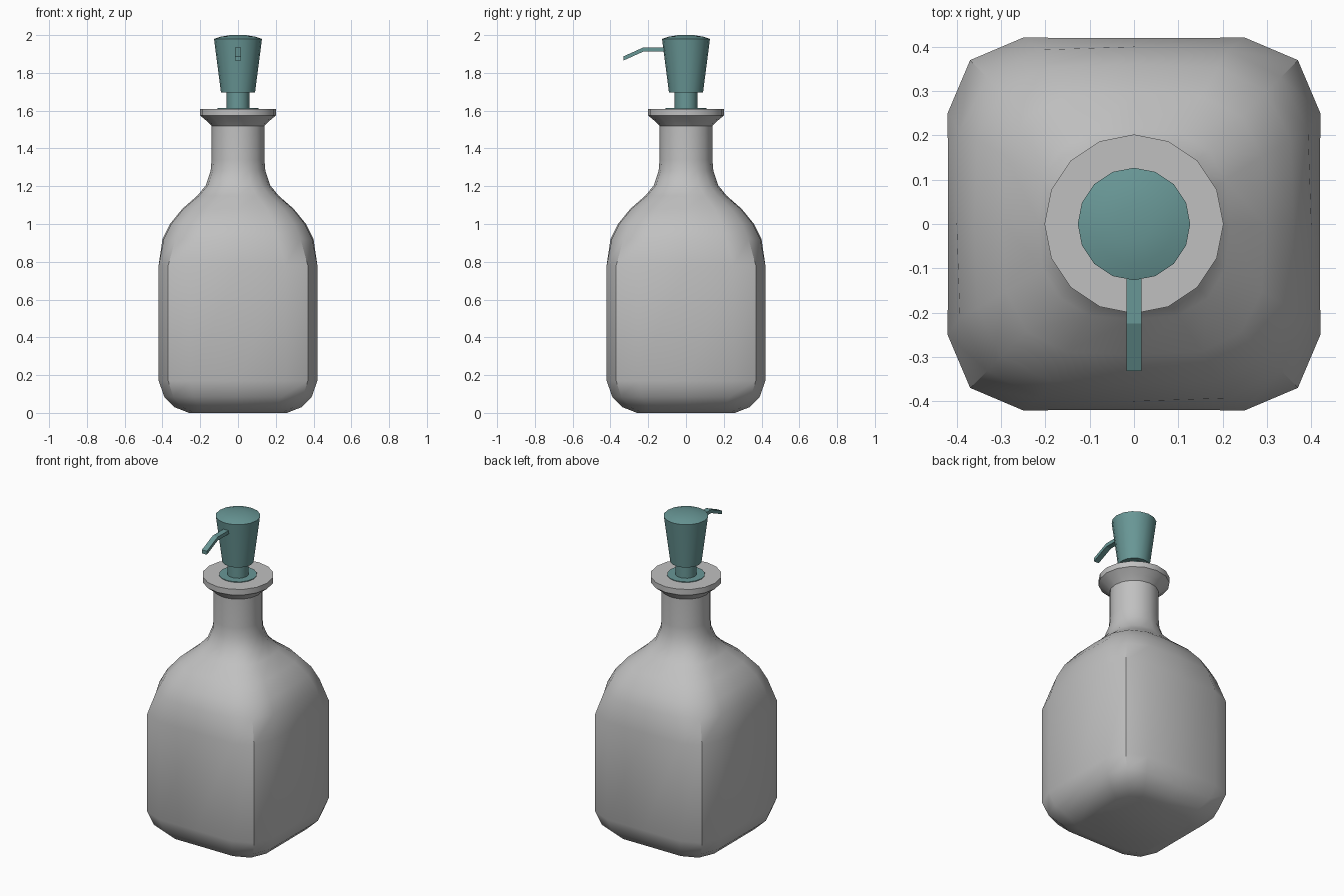
import bpy, bmesh, math

if "Cube" in bpy.data.objects:
    bpy.data.objects.remove(bpy.data.objects["Cube"], do_unlink=True)

SIDES = 16


def material(name, colour):
    m = bpy.data.materials.new(name)
    m.use_nodes = True
    m.diffuse_color = (*colour, 1)
    bsdf = next(n for n in m.node_tree.nodes if n.type == 'BSDF_PRINCIPLED')
    bsdf.inputs["Base Color"].default_value = (*colour, 1)
    return m


grey = material("pale grey", (0.53, 0.53, 0.53))
teal = material("muted teal", (0.14, 0.31, 0.305))


def finish(name, bm, mat, smooth=True):
    bmesh.ops.recalc_face_normals(bm, faces=bm.faces)
    mesh = bpy.data.meshes.new(name)
    bm.to_mesh(mesh)
    bm.free()
    mesh.materials.append(mat)
    ob = bpy.data.objects.new(name, mesh)
    bpy.context.collection.objects.link(ob)
    if smooth:
        bpy.ops.object.select_all(action='DESELECT')
        ob.select_set(True)
        bpy.context.view_layer.objects.active = ob
        bpy.ops.object.shade_smooth_by_angle(angle=math.radians(32))
    return ob


def section(i, r, square):
    """Point i of a ring that blends from a circle to a bevelled square."""
    a = 2 * math.pi * i / SIDES
    c, s = math.cos(a), math.sin(a)
    step = i % 4
    # radius of the bevelled square at 0, 22.5, 45 and 67.5 degrees
    reach = (1, 1.165, 1.245, 1.165)[step]
    lean = math.radians((0, 8.3, 0, -8.3)[step]) * square
    k = r * (1 + (reach - 1) * square)
    return (k * math.cos(a + lean), k * math.sin(a + lean))


def loft(name, rings, mat):
    """Stack of rings given as (radius, z, squareness), closed at both ends."""
    bm = bmesh.new()
    loops = []
    for r, z, square in rings:
        loops.append([bm.verts.new((*section(i, r, square), z)) for i in range(SIDES)])
    for low, high in zip(loops, loops[1:]):
        for i in range(SIDES):
            j = (i + 1) % SIDES
            bm.faces.new((low[i], low[j], high[j], high[i]))
    bm.faces.new(loops[0])
    bm.faces.new(loops[-1])
    return finish(name, bm, mat)


# Bottle: square body, domed shoulder, round neck and flared lip
loft("bottle", [
    (0.26, 0.0, 1), (0.335, 0.03, 1), (0.39, 0.085, 1), (0.42, 0.17, 1),
    (0.42, 0.78, 1), (0.40, 0.92, 0.7), (0.36, 1.0, 0.7), (0.295, 1.08, 0.65),
    (0.215, 1.15, 0.4), (0.17, 1.205, 0.15), (0.145, 1.28, 0), (0.14, 1.34, 0),
    (0.14, 1.52, 0), (0.165, 1.545, 0), (0.202, 1.575, 0), (0.202, 1.61, 0),
], grey)

# Pump: collar, stem and flared head with a shallow dome
loft("pump_collar", [(0.108, 1.59, 0), (0.108, 1.614, 0)], teal)
loft("pump_stem", [(0.06, 1.60, 0), (0.06, 1.71, 0)], teal)
loft("pump_head", [
    (0.09, 1.695, 0), (0.127, 1.98, 0), (0.09, 1.992, 0), (0.04, 2.0, 0),
], teal)

# Spout: a flat bar that bends down toward the front
bm = bmesh.new()
path = [(-0.08, 1.924), (-0.225, 1.924), (-0.332, 1.876)]
loops = []
for y, z in path:
    loops.append([bm.verts.new((x, y, z + dz)) for x, dz in
                  ((-0.017, -0.011), (0.017, -0.011), (0.017, 0.011), (-0.017, 0.011))])
for a, b in zip(loops, loops[1:]):
    for i in range(4):
        j = (i + 1) % 4
        bm.faces.new((a[i], a[j], b[j], b[i]))
bm.faces.new(loops[0])
bm.faces.new(loops[-1])
finish("pump_spout", bm, teal, smooth=False)
